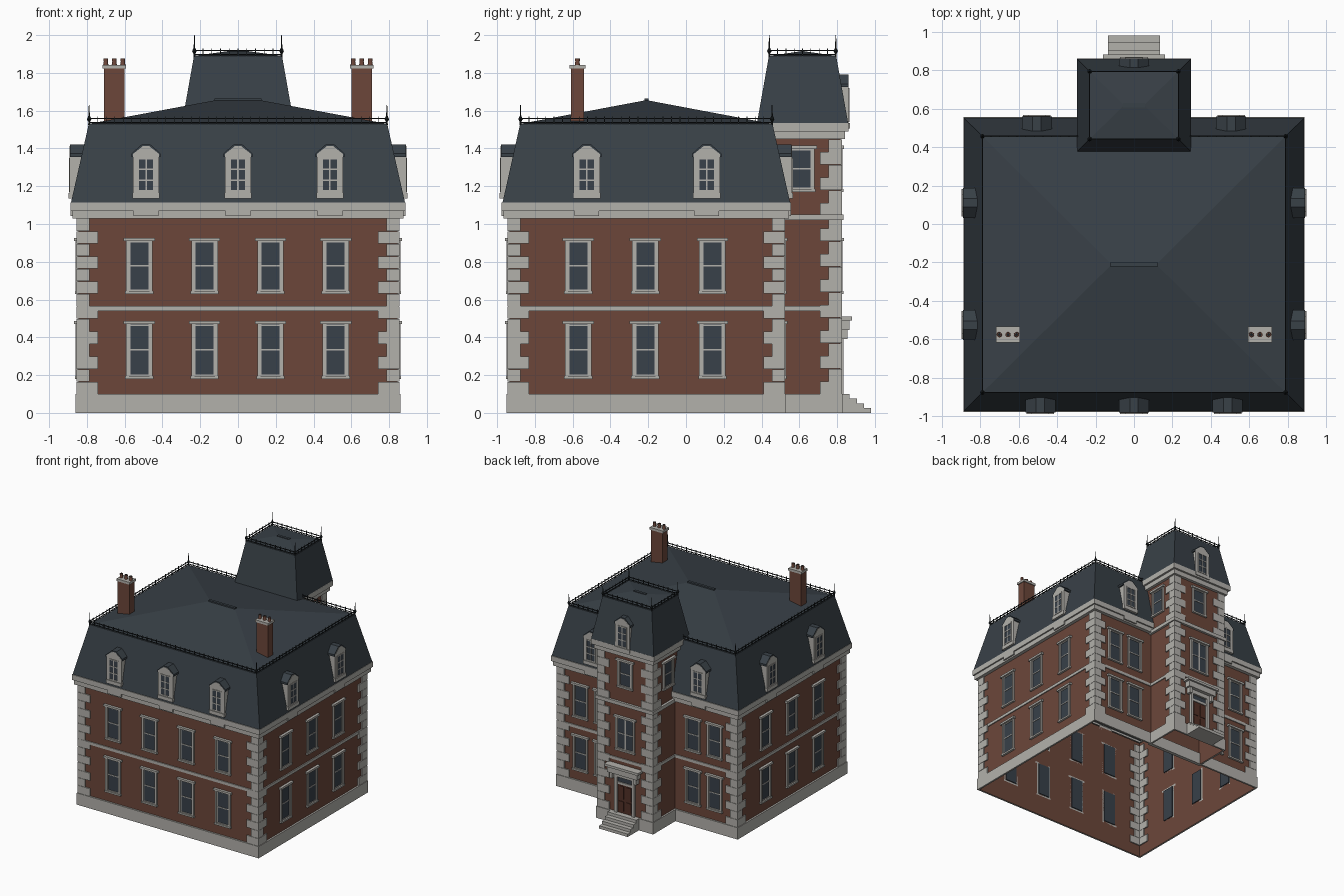
import bpy, bmesh
from math import radians
from mathutils import Matrix, Vector

cube = bpy.data.objects.get("Cube")
if cube:
    bpy.data.objects.remove(cube)


def material(name, rgb):
    m = bpy.data.materials.new(name)
    m.use_nodes = True
    m.diffuse_color = (*rgb, 1)
    m.node_tree.nodes["Principled BSDF"].inputs["Base Color"].default_value = (*rgb, 1)
    return m


BRICK = material("red brick", (0.15, 0.062, 0.042))
STONE = material("pale stone", (0.45, 0.44, 0.41))
SLATE = material("blue slate", (0.040, 0.052, 0.063))
GLASS = material("dark glass", (0.040, 0.052, 0.068))
IRON = material("black iron", (0.012, 0.016, 0.018))
WOOD = material("door wood", (0.085, 0.030, 0.020))

parts = {}
I = Matrix.Identity(4)


def mesh(name, mat):
    """Mesh being built for one named part."""
    return parts.setdefault(name, (bmesh.new(), mat))[0]


def box(name, mat, x, y, z, M=I):
    """Box from three (low, high) ranges."""
    size = Matrix.Diagonal((x[1] - x[0], y[1] - y[0], z[1] - z[0], 1))
    mid = Matrix.Translation((sum(x) / 2, sum(y) / 2, sum(z) / 2))
    bmesh.ops.create_cube(mesh(name, mat), size=1, matrix=M @ mid @ size)


def skin(name, mat, cy, rings, cap=False):
    """Loft rectangles (z, half x, half y) into a hollow shell centred on x = 0."""
    bm = mesh(name, mat)
    loops = [[bm.verts.new((sx * hx, cy + sy * hy, z))
              for sx, sy in ((-1, -1), (1, -1), (1, 1), (-1, 1))] for z, hx, hy in rings]
    for a, b in zip(loops, loops[1:]):
        for i in range(4):
            j = (i + 1) % 4
            bm.faces.new((a[i], a[j], b[j], b[i]))
    if cap:
        bm.faces.new(loops[-1])


def prism(name, mat, half, out, M):
    """Symmetric x-z outline pushed through an outward range."""
    bm = mesh(name, mat)
    pts = half + [(-x, z) for x, z in reversed(half)]
    ends = [[bm.verts.new(M @ Vector((x, -w, z))) for x, z in pts] for w in out]
    bm.faces.new(ends[0])
    bm.faces.new(ends[1])
    for i in range(len(pts)):
        j = (i + 1) % len(pts)
        bm.faces.new((ends[0][i], ends[0][j], ends[1][j], ends[1][i]))


def cone(name, mat, r1, r2, x, y, z, sides=8):
    M = Matrix.Translation((x, y, sum(z) / 2))
    bmesh.ops.create_cone(mesh(name, mat), cap_ends=True, segments=sides,
                          radius1=r1, radius2=r2, depth=z[1] - z[0], matrix=M)


# Main block: half sizes, centre; tower likewise
HX, HY, CY = 0.845, 0.725, -0.21
TX, TB = 0.255, 0.815
BACK = CY + HY
TCY, THY = 0.617, 0.2


def wall(side, u, tower=False):
    """Frame on a wall: x along it, -y outward."""
    angle = {"front": 0, "left": 90, "back": 180, "right": -90}[side]
    if tower:
        p = {"back": (-u, TB), "left": (TX, u), "right": (-TX, u)}[side]
    else:
        p = {"front": (u, CY - HY), "back": (-u, BACK), "left": (HX, u), "right": (-HX, u)}[side]
    return Matrix.Translation((*p, 0)) @ Matrix.Rotation(radians(angle), 4, "Z")


# Walls, plinths, belt courses and cornices
skin("main_walls", BRICK, CY, [(0, HX, HY), (1.06, HX, HY)])
mid, half = (BACK + TB) / 2, (TB - BACK) / 2
skin("tower_walls", BRICK, mid, [(0, TX, half), (1.12, TX, half)])
skin("tower_upper_walls", BRICK, TCY, [(1.1, TX, THY), (1.5, TX, THY)])


def belt(name, cy, hx, hy, z0, z1, out):
    skin(name, STONE, cy, [(z0, hx, hy), (z0, hx + out, hy + out),
                           (z1, hx + out, hy + out), (z1, hx, hy)])


belt("main_plinth", CY, HX, HY, 0, 0.10, 0.015)
belt("tower_plinth", mid, TX, half, 0, 0.10, 0.015)
belt("main_belt", CY, HX, HY, 0.54, 0.565, 0.008)
belt("tower_belt", mid, TX, half, 0.54, 0.565, 0.008)
belt("tower_upper_belt", mid, TX, half, 1.02, 1.05, 0.02)
belt("main_cornice", CY, HX, HY, 1.03, 1.07, 0.03)
belt("main_cornice_top", CY, HX, HY, 1.07, 1.115, 0.042)
belt("tower_cornice", TCY, TX, THY, 1.45, 1.49, 0.025)
belt("tower_cornice_top", TCY, TX, THY, 1.49, 1.535, 0.042)


def quoins(name, x, y, sx, sy, z0, z1, count):
    """Alternating corner stones; sx, sy point out of the corner."""
    step = (z1 - z0) / count
    for i in range(count):
        reach = 0.105 if i % 2 == 0 else 0.06
        z = (z0 + i * step, z0 + (i + 1) * step - 0.002)
        for rx, ry in ((reach, 0.01), (0.01, reach)):
            xs = sorted((x + sx * 0.01, x - sx * rx))
            ys = sorted((y + sy * 0.01, y - sy * ry))
            box(name, STONE, xs, ys, z)


for s in (-1, 1):
    quoins("main_quoins", s * HX, CY - HY, s, -1, 0.1, 1.03, 14)
    quoins("main_quoins", s * HX, BACK, s, 1, 0.1, 1.03, 14)
    quoins("tower_quoins", s * TX, TB, s, 1, 0.1, 1.45, 20)


# Windows
def window(M, z0, z1, w=0.07):
    f = w - 0.016
    box("window_glass", GLASS, (-f, f), (-0.003, 0.008), (z0 + 0.015, z1 - 0.015), M)
    box("window_lintels", STONE, (-w - 0.013, w + 0.013), (-0.022, 0), (z1 - 0.017, z1), M)
    box("window_sills", STONE, (-w - 0.005, w + 0.005), (-0.018, 0), (z0, z0 + 0.014), M)
    for s in (-1, 1):
        box("window_frames", STONE, sorted((s * w, s * f)), (-0.014, 0), (z0, z1), M)
        box("window_sashes", STONE, sorted((s * f, s * (f - 0.006))), (-0.007, 0), (z0, z1), M)
    for z in (z0 + 0.018, (z0 + z1) / 2, z1 - 0.022):
        box("window_sashes", STONE, (-f, f), (-0.007, 0), (z - 0.004, z + 0.004), M)
    if w > 0.08:
        box("window_sashes", STONE, (-0.006, 0.006), (-0.007, 0), (z0, z1), M)


rows = {"front": (-0.522, -0.177, 0.172, 0.517), "back": (-0.635, -0.43, 0.43, 0.635),
        "left": (-0.57, -0.215, 0.14), "right": (-0.57, -0.215, 0.14)}
for side, spots in rows.items():
    for u in spots:
        window(wall(side, u), 0.18, 0.487)
        window(wall(side, u), 0.63, 0.927)
window(wall("back", 0, True), 0.63, 0.927, 0.09)
window(wall("back", 0, True), 1.17, 1.415)
for side in ("left", "right"):
    window(wall(side, 0.61, True), 1.17, 1.415)


# Mansard roofs with low hipped tops and ridge caps
skin("main_roof", SLATE, CY, [(1.11, 0.885, 0.762), (1.53, 0.79, 0.668), (1.655, 0.12, 0.004)], True)
skin("tower_roof", SLATE, TCY, [(1.53, 0.297, 0.242), (1.89, 0.233, 0.178), (1.915, 0.055, 0.004)], True)
box("ridge_caps", SLATE, (-0.125, 0.125), (CY - 0.011, CY + 0.011), (1.64, 1.665))
box("ridge_caps", SLATE, (-0.057, 0.057), (TCY - 0.011, TCY + 0.011), (1.90, 1.92))


# Dormers
def dormer(M):
    prism("dormer_roofs", SLATE, [(0.078, 1.355), (0.078, 1.372), (0.022, 1.422)], (-0.1, 0.044), M)
    prism("dormer_bodies", STONE, [(0.066, 1.135), (0.066, 1.36), (0.02, 1.4)], (-0.1, 0.039), M)
    prism("dormer_gables", STONE, [(0.07, 1.135), (0.07, 1.37), (0.016, 1.413)], (0.038, 0.046), M)
    box("dormer_glass", GLASS, (-0.042, 0.042), (-0.048, -0.04), (1.175, 1.345), M)
    box("dormer_sills", STONE, (-0.072, 0.072), (-0.052, 0), (1.135, 1.165), M)
    for x in (-0.042, 0, 0.042):
        box("dormer_bars", STONE, (x - 0.004, x + 0.004), (-0.051, -0.04), (1.17, 1.35), M)
    for z in (1.175, 1.232, 1.289, 1.345):
        box("dormer_bars", STONE, (-0.045, 0.045), (-0.051, -0.04), (z - 0.004, z + 0.004), M)


for side, spots in {"front": (-0.487, 0, 0.487), "back": (-0.505, 0.505),
                    "left": (-0.525, 0.11), "right": (-0.525, 0.11)}.items():
    for u in spots:
        M = wall(side, u)
        dormer(M)
        box("cornice_blocks", STONE, (-0.065, 0.065), (-0.042, 0), (1.042, 1.08), M)
dormer(wall("back", 0, True) @ Matrix.Translation((0, 0, 0.37)))


# Iron cresting with corner finials
def cresting(name, cy, hx, hy, z, top):
    for s in (-1, 1):
        for h in (0.008, 0.028):
            for x, y in (((-hx, hx), (cy + s * hy,) * 2), ((s * hx,) * 2, (cy - hy, cy + hy))):
                box(name, IRON, (x[0] - 0.003, x[1] + 0.003), (y[0] - 0.003, y[1] + 0.003),
                    (z + h - 0.002, z + h + 0.003))
        for along_x, length in ((True, hx), (False, hy)):
            n = round(2 * length / 0.045)
            for i in range(1, n):
                t = -length + 2 * length * i / n
                x, y = (t, cy + s * hy) if along_x else (s * hx, cy + t)
                box(name, IRON, (x - 0.002, x + 0.002), (y - 0.002, y + 0.002), (z, z + 0.04))
        for t in (-1, 1):
            x, y = s * hx, cy + t * hy
            cone(name, IRON, 0.005, 0.002, x, y, (z - 0.005, top))
            cone(name, IRON, 0.004, 0.012, x, y, (z + 0.01, z + 0.025))
            cone(name, IRON, 0.012, 0.003, x, y, (z + 0.025, z + 0.045))


cresting("main_cresting", CY, 0.788, 0.666, 1.53, 1.63)
cresting("tower_cresting", TCY, 0.231, 0.176, 1.89, 2.0)

# Chimneys
for s in (-1, 1):
    cx, cy = s * 0.655, -0.575
    for mat, name, w, d, z in ((BRICK, "chimney_stacks", 0.055, 0.035, (1.5, 1.825)),
                               (STONE, "chimney_caps", 0.062, 0.042, (1.822, 1.842))):
        box(name, mat, (cx - w, cx + w), (cy - d, cy + d), z)
    for dx in (-0.045, 0, 0.045):
        cone("chimney_pots", BRICK, 0.014, 0.010, cx + dx, cy, (1.84, 1.866), 12)
        cone("chimney_pots", BRICK, 0.013, 0.013, cx + dx, cy, (1.864, 1.875), 12)
        cone("chimney_flues", IRON, 0.008, 0.008, cx + dx, cy, (1.87, 1.877), 12)

# Door with transom, surround, hood and steps
D = wall("back", 0, True)
box("door", WOOD, (-0.07, 0.07), (-0.005, 0.008), (0.1, 0.345), D)
box("door_transom", GLASS, (-0.07, 0.07), (-0.004, 0.008), (0.36, 0.41), D)
box("door_surround", STONE, (-0.095, 0.095), (-0.02, 0), (0.405, 0.44), D)
box("door_surround", STONE, (-0.07, 0.07), (-0.012, 0), (0.343, 0.362), D)
box("door_hood", STONE, (-0.14, 0.14), (-0.05, 0), (0.44, 0.49), D)
box("door_hood", STONE, (-0.16, 0.16), (-0.065, 0), (0.49, 0.51), D)
for s in (-1, 1):
    box("door_surround", STONE, sorted((s * 0.07, s * 0.095)), (-0.02, 0), (0.1, 0.44), D)
    box("door_brackets", STONE, sorted((s * 0.1, s * 0.125)), (-0.04, 0), (0.39, 0.44), D)
    for z in ((0.12, 0.2), (0.22, 0.33)):
        box("door_panels", WOOD, sorted((s * 0.012, s * 0.058)), (-0.01, 0), z, D)
for i in range(4):
    box("entrance_steps", STONE, (-0.135, 0.135), (TB, 0.98 - 0.038 * i), (0.025 * i, 0.025 * (i + 1)))

# Turn every part into an object
for name, (bm, mat) in parts.items():
    bmesh.ops.recalc_face_normals(bm, faces=bm.faces)
    data = bpy.data.meshes.new(name)
    bm.to_mesh(data)
    bm.free()
    data.materials.append(mat)
    bpy.context.collection.objects.link(bpy.data.objects.new(name, data))
